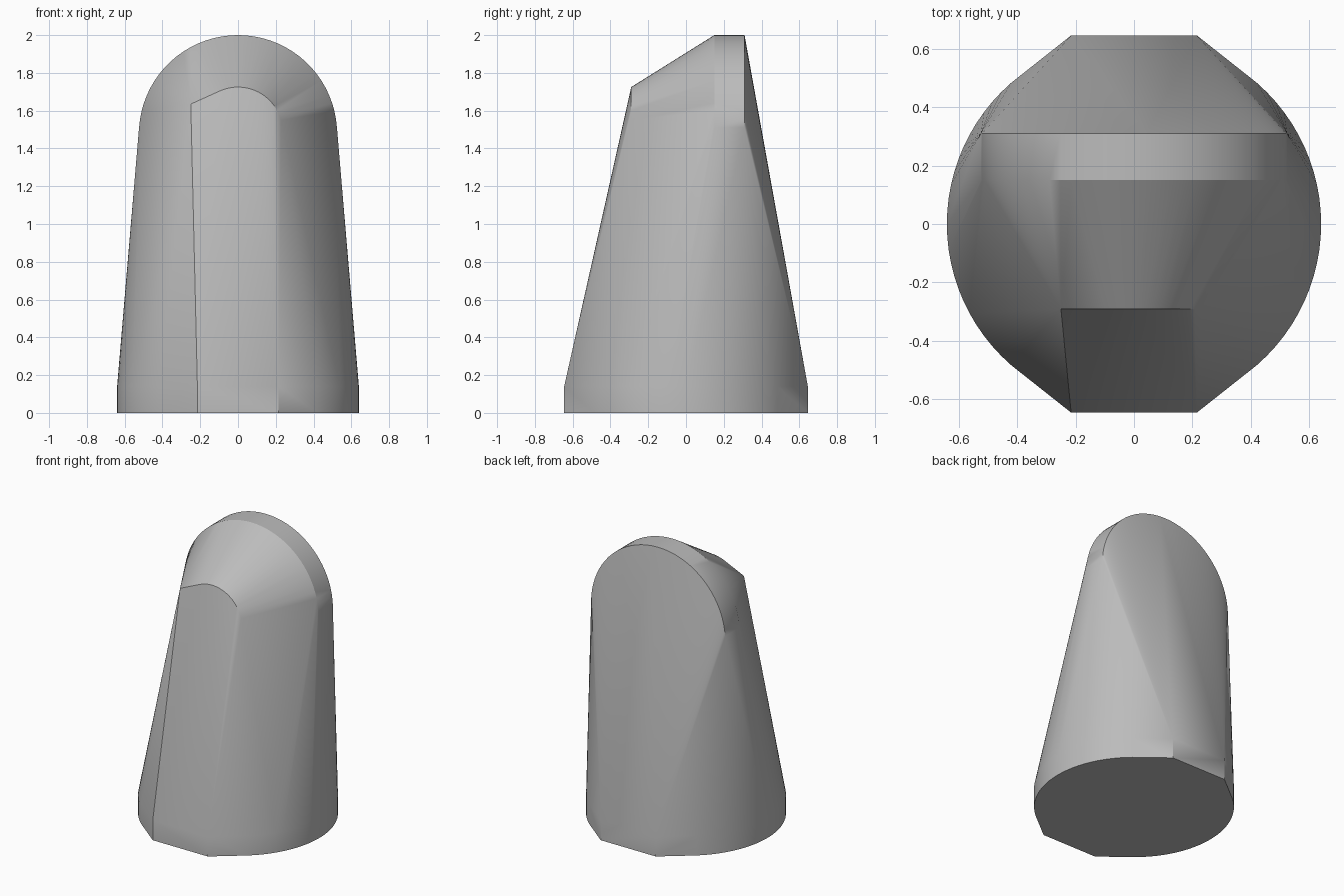
import bpy, bmesh
from math import cos, sin, radians

cube = bpy.data.objects.get("Cube")
if cube:
    bpy.data.objects.remove(cube, do_unlink=True)

grey = bpy.data.materials.new("plain grey")
grey.use_nodes = True
grey.diffuse_color = (0.5, 0.5, 0.5, 1)
grey.node_tree.nodes["Principled BSDF"].inputs["Base Color"].default_value = grey.diffuse_color


def arc(radius, start, end, steps):
    """Points (a, b) on a circular arc, angles in degrees."""
    angles = [radians(start + (end - start) * i / steps) for i in range(steps + 1)]
    return [(radius * cos(a), radius * sin(a)) for a in angles]


points = []

# Round foot with flat front and back, and a short upright rim
for z in (0, 0.14):
    for side in (-1, 1):
        points += [(side * x, y, z) for x, y in arc(0.64, -49, 49, 24)]
        points += [(side * 0.215, y, z) for y in (-0.645, 0.645)]

# Tall arched ridge at the back
for y in (0.15, 0.31):
    points += [(x, y, 1.475 + z) for x, z in arc(0.525, 4, 176, 36)]

# Small arched nose at the front, with one cut-off corner
nose = [(x, 1.49 + z) for x, z in arc(0.235, 8, 115, 16)] + [(-0.25, 1.635)]
points += [(x, -0.29, z) for x, z in nose]

# Skin stretched tightly over all the outlines
bm = bmesh.new()
for p in points:
    bm.verts.new(p)
hull = bmesh.ops.convex_hull(bm, input=bm.verts)
spare = {g for g in hull["geom_interior"] + hull["geom_unused"]
         if isinstance(g, bmesh.types.BMVert)}
bmesh.ops.delete(bm, geom=list(spare), context="VERTS")
bmesh.ops.dissolve_limit(bm, angle_limit=radians(0.5), verts=bm.verts, edges=bm.edges)
bmesh.ops.recalc_face_normals(bm, faces=bm.faces)
mesh = bpy.data.meshes.new("tapered_body")
bm.to_mesh(mesh)
bm.free()
mesh.materials.append(grey)

body = bpy.data.objects.new("tapered_body", mesh)
bpy.context.collection.objects.link(body)
bpy.context.view_layer.objects.active = body
body.select_set(True)
bpy.ops.object.shade_smooth_by_angle(angle=radians(30))
